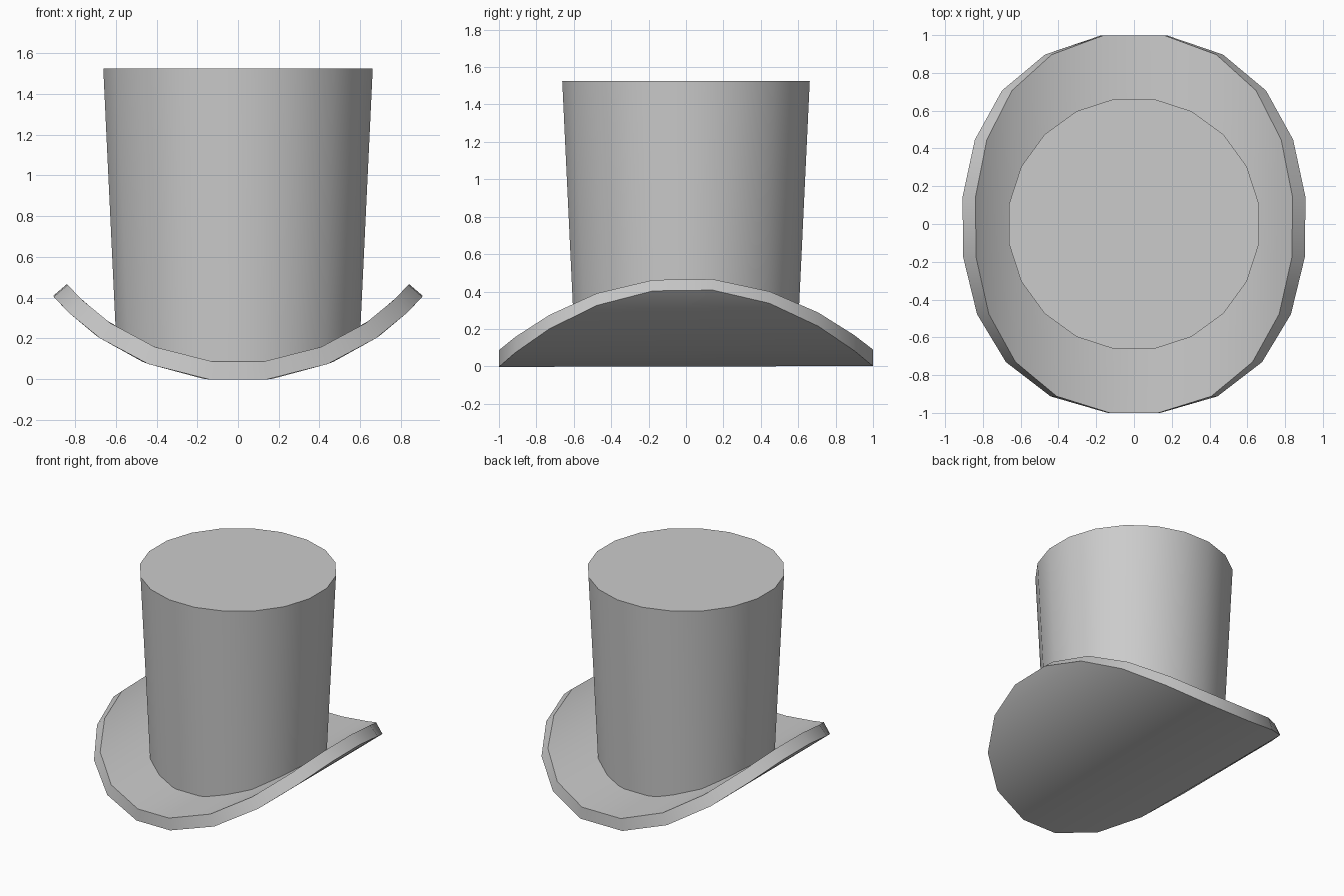
import bpy
import bmesh
from math import sin, cos, radians, sqrt

cube = bpy.data.objects.get("Cube")
if cube:
    bpy.data.objects.remove(cube, do_unlink=True)

felt = bpy.data.materials.new("grey felt")
felt.use_nodes = True
GREY = (0.6, 0.6, 0.6, 1)
felt.diffuse_color = GREY
felt.node_tree.nodes["Principled BSDF"].inputs["Base Color"].default_value = GREY

SIDES = 20
HALF = SIDES // 2
BEND_RADIUS = 1.194     # underside of the curled brim
THICKNESS = 0.09
CENTRE_Z = 1.183        # axis of the curl, running along y
MAX_BEND = radians(50)


def make_object(name, bm):
    bmesh.ops.recalc_face_normals(bm, faces=bm.faces)
    mesh = bpy.data.meshes.new(name)
    bm.to_mesh(mesh)
    bm.free()
    mesh.materials.append(felt)
    obj = bpy.data.objects.new(name, mesh)
    bpy.context.collection.objects.link(obj)
    bpy.ops.object.select_all(action="DESELECT")
    obj.select_set(True)
    bpy.context.view_layer.objects.active = obj
    bpy.ops.object.shade_smooth_by_angle(angle=radians(30))
    return obj


# Brim: a round plate curled upwards at both sides
bm = bmesh.new()


def brim_layer(radius):
    """Left and right rows of rim points, from back to front."""
    rows = []
    for side in (1, -1):
        row = []
        for k in range(HALF):
            turn = radians(9.6 + 18.08 * k)
            bend = side * sin(turn) * MAX_BEND
            y = max(-1, min(1, 1.013 * cos(turn)))
            row.append(bm.verts.new((radius * sin(bend), y,
                                     CENTRE_Z - radius * cos(bend))))
        rows.append(row)
    return rows


layers = [brim_layer(BEND_RADIUS), brim_layer(BEND_RADIUS - THICKNESS)]
for left, right in layers:
    # strips running front to back
    bm.faces.new((left[0], right[0], right[-1], left[-1]))
    for row in (left, right):
        for k in range(HALF // 2 - 1):
            bm.faces.new((row[k], row[k + 1], row[-k - 2], row[-k - 1]))
lower, upper = [left + right[::-1] for left, right in layers]
for i in range(SIDES):
    j = (i + 1) % SIDES
    bm.faces.new((lower[i], lower[j], upper[j], upper[i]))
make_object("brim", bm)

# Crown: a tapered drum whose lower edge follows the curl of the brim
bm = bmesh.new()
TOP_Z, TOP_RADIUS, TAPER = 1.525, 0.67, 0.048
top, base = [], []
for i in range(SIDES):
    turn = radians(9 + 18 * i)
    dx, dy = cos(turn), sin(turn)
    top.append(bm.verts.new((TOP_RADIUS * dx, TOP_RADIUS * dy, TOP_Z)))
    seat_radius = BEND_RADIUS - THICKNESS / 2
    z = CENTRE_Z - sqrt(seat_radius ** 2 - (0.6 * dx) ** 2)
    r = TOP_RADIUS - TAPER * (TOP_Z - z)
    base.append(bm.verts.new((r * dx, r * dy, z)))
bm.faces.new(top)
for i in range(SIDES):
    j = (i + 1) % SIDES
    bm.faces.new((base[i], base[j], top[j], top[i]))
make_object("crown", bm)
